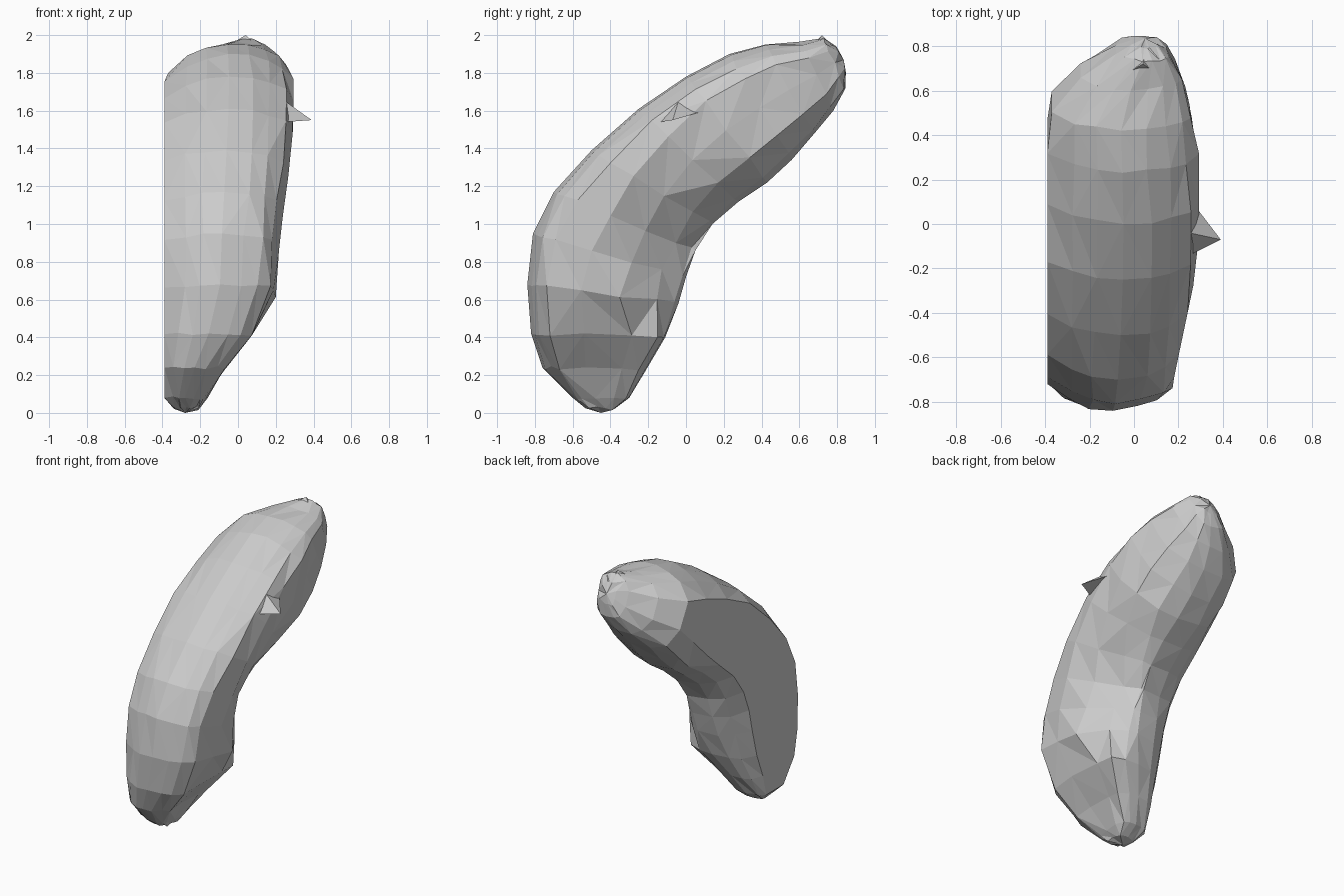
import bpy, bmesh, random
from mathutils import Vector

random.seed(4)
cube = bpy.data.objects.get("Cube")
if cube:
    bpy.data.objects.remove(cube)

grey = bpy.data.materials.new("stone_grey")
grey.use_nodes = True
tone = (0.6, 0.6, 0.6, 1)
grey.diffuse_color = tone
grey.node_tree.nodes["Principled BSDF"].inputs["Base Color"].default_value = tone


def add_object(name, bm):
    bmesh.ops.recalc_face_normals(bm, faces=bm.faces)
    mesh = bpy.data.meshes.new(name)
    bm.to_mesh(mesh)
    bm.free()
    mesh.materials.append(grey)
    obj = bpy.data.objects.new(name, mesh)
    bpy.context.collection.objects.link(obj)
    return obj


# Stations along the bend: outer y, z; inner y, z; flat side x; far side x
stations = [
    (-.53, .03, -.38, .02, -.34, -.21),
    (-.60, .08, -.30, .08, -.39, -.17),
    (-.76, .24, -.21, .23, -.39, -.07),
    (-.82, .42, -.11, .40, -.39, .08),
    (-.84, .68, -.04, .58, -.39, .20),
    (-.81, .95, .00, .72, -.39, .22),
    (-.70, 1.17, .05, .86, -.39, .245),
    (-.50, 1.39, .14, 1.0, -.39, .27),
    (-.25, 1.61, .28, 1.12, -.39, .29),
    (.00, 1.78, .43, 1.22, -.39, .295),
    (.23, 1.90, .56, 1.34, -.39, .285),
    (.42, 1.95, .68, 1.48, -.37, .255),
    (.60, 1.965, .78, 1.60, -.24, .21),
    (.73, 1.985, .84, 1.71, -.08, .155),
    (.79, 1.94, .845, 1.80, -.01, .10),
]

# Cross-section halves by station: (sideways, outer-to-inner depth)
inner_edge = [(.1, 1), (-.4, .98), (-.75, .92)]
flat_keys = [
    (8, [(-1, .8), (-1, .15), (-.65, .06), (-.35, .015), (0, 0)]),
    (11, [(-1, .68), (-1, .32), (-.65, .14), (-.35, .045), (0, 0)]),
]
far_keys = [
    (3, [(.4, .03), (.75, .07), (.95, .15), (1, .4), (1, .75), (.95, .93), (.55, .99)]),
    (4, [(.4, .02), (.7, .05), (.88, .13), (.95, .35), (1, .62), (.57, .85), (.3, .97)]),
    (6, [(.4, .02), (.68, .07), (.9, .16), (1, .4), (.7, .65), (.35, .85), (.13, .97)]),
    (9, [(.35, .02), (.62, .06), (.87, .13), (1, .24), (.98, .5), (.9, .78), (.5, .95)]),
]


def blend(keys, index):
    index = min(max(index, keys[0][0]), keys[-1][0])
    for (i, low), (k, high) in zip(keys, keys[1:]):
        if index <= k:
            t = (index - i) / (k - i)
            return [Vector(a).lerp(Vector(b), t) for a, b in zip(low, high)]


# Curved body, with a faceted rough skin and a plane cut side
bm = bmesh.new()
rings = []
for i, (oy, oz, iy, iz, left, right) in enumerate(stations):
    outer, inner = Vector((0, oy, oz)), Vector((0, iy, iz))
    ring = []
    for a, b in inner_edge + blend(flat_keys, i) + blend(far_keys, i):
        p = outer.lerp(inner, b)
        p.x = (left + right) / 2 + a * (right - left) / 2
        if a > -1 and 0.01 < b < .99:
            p += Vector([random.uniform(-.009, .009) for _ in range(3)])
            p.x = max(p.x, -.388)
        ring.append(bm.verts.new(p))
    rings.append(ring)
count = len(rings[0])
for r, s in zip(rings, rings[1:]):
    for j in range(count):
        k = (j + 1) % count
        if (j + random.randint(0, 1)) % 2:
            bm.faces.new((r[j], r[k], s[k]))
            bm.faces.new((r[j], s[k], s[j]))
        else:
            bm.faces.new((r[j], r[k], s[j]))
            bm.faces.new((r[k], s[k], s[j]))


# Both ends close to a blunt point
def close_end(ring, point):
    tip = bm.verts.new(point)
    for j in range(count):
        bm.faces.new((ring[j], ring[(j + 1) % count], tip))


close_end(rings[0], (-.28, -.45, 0))
close_end(rings[-1], (.05, .835, 1.87))
add_object("curved_body", bm)


# Small broken shards standing out of the skin
def shard(name, points):
    bm = bmesh.new()
    a, b, c, d = [bm.verts.new(p) for p in points]
    for face in ((a, b, c), (a, b, d), (b, c, d), (c, a, d)):
        bm.faces.new(face)
    add_object(name, bm)


shard("side_spike", [(.39, -.07, 1.55), (.26, .10, 1.60), (.25, -.04, 1.65), (.25, -.14, 1.54)])
shard("tip_nub", [(.04, .72, 2.0), (-.06, .66, 1.94), (.13, .66, 1.92), (.06, .81, 1.90)])
